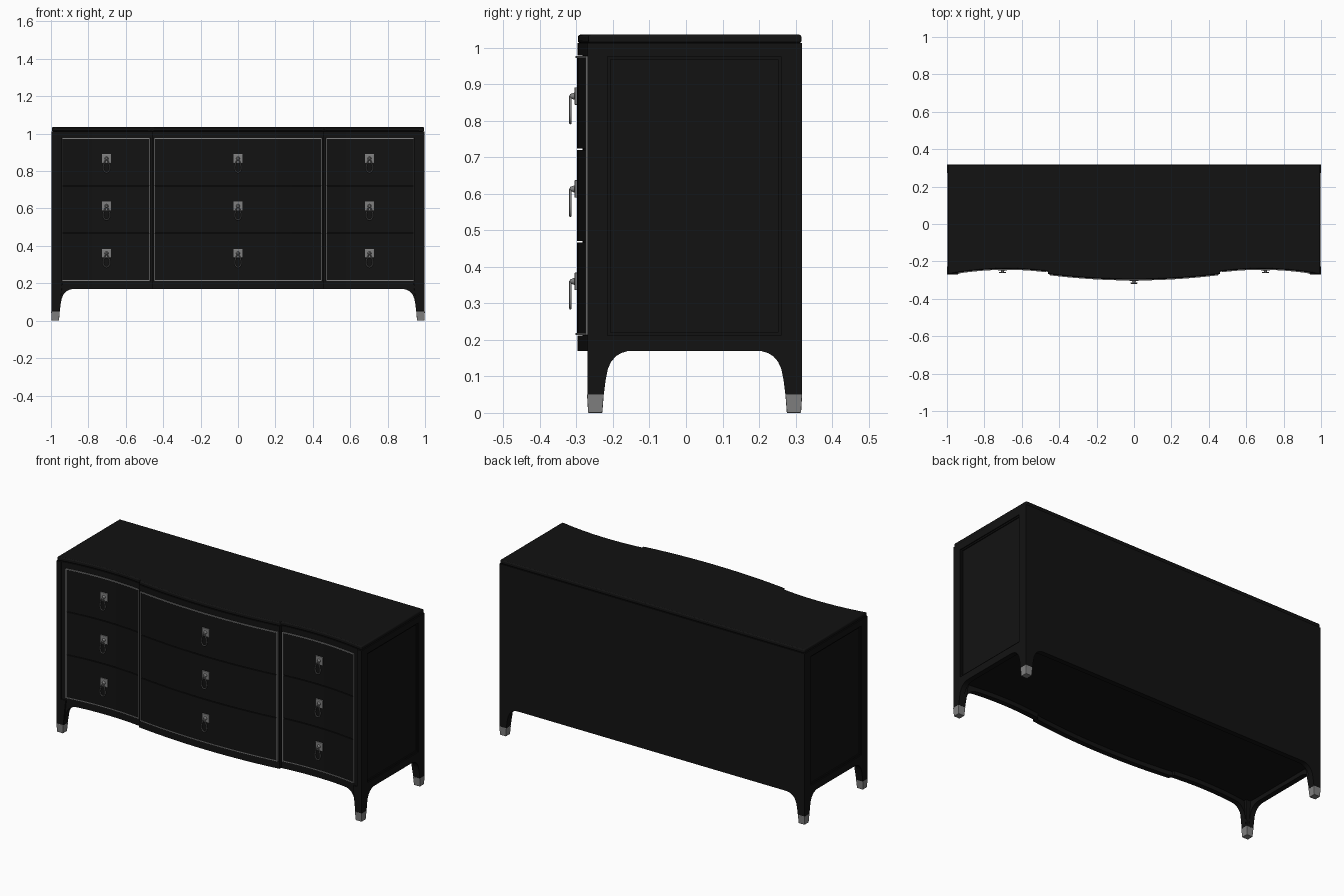
import bpy, bmesh, math

if "Cube" in bpy.data.objects:
    bpy.data.objects.remove(bpy.data.objects["Cube"])

def material(name, v):
    m = bpy.data.materials.new(name)
    m.diffuse_color = (v, v, v, 1)
    m.use_nodes = True
    m.node_tree.nodes["Principled BSDF"].inputs["Base Color"].default_value = m.diffuse_color
    return m

BLACK = material("black_lacquer", 0.006)
METAL = material("grey_metal", 0.22)
W, BACK, CORNER = 0.998, 0.317, -0.27

def front_y(x):
    # bowed centre, hollow sides, small step between them
    x = abs(x)
    if x <= 0.46:
        return -0.297 + 0.029 * (x / 0.46) ** 2
    return -0.24 - 0.295 * (x - 0.68) ** 2

def on_front(u, d, z):
    return (u, front_y(u) + d, z)

def on_back(u, d, z):
    return (u, BACK - d, z)

def on_side(s):
    return lambda u, d, z: (s * (W - d), u, z)

def samples(a, b, extra=()):
    n = max(2, int((b - a) / 0.03))
    pts = [a + (b - a) * i / n for i in range(n + 1)]
    pts += [p for p in (-0.461, -0.459, 0.459, 0.461, *extra) if a < p < b]
    return sorted(set(pts))

def finish(name, bm, mat, smooth=True):
    bmesh.ops.recalc_face_normals(bm, faces=bm.faces)
    me = bpy.data.meshes.new(name)
    bm.to_mesh(me)
    bm.free()
    ob = bpy.data.objects.new(name, me)
    bpy.context.collection.objects.link(ob)
    me.materials.append(mat)
    if smooth:
        bpy.ops.object.select_all(action='DESELECT')
        ob.select_set(True)
        bpy.context.view_layer.objects.active = ob
        bpy.ops.object.shade_smooth_by_angle(angle=math.radians(30))
    return ob

def strip(name, us, lo, hi, place, d0, d1, mat=BLACK):
    # solid band following a face of the chest; lo may vary along it
    bm = bmesh.new()
    rows = []
    for u in us:
        z = lo(u) if callable(lo) else lo
        rows.append([bm.verts.new(place(u, d, h))
                     for d, h in ((d0, z), (d0, hi), (d1, hi), (d1, z))])
    for a, b in zip(rows, rows[1:]):
        for i in range(4):
            j = (i + 1) % 4
            bm.faces.new((a[i], a[j], b[j], b[i]))
    bm.faces.new(rows[0])
    bm.faces.new(rows[-1][::-1])
    return finish(name, bm, mat)

def bevel(ob, width, segments=2):
    m = ob.modifiers.new("bevel", 'BEVEL')
    m.width, m.segments, m.limit_method = width, segments, 'ANGLE'
    m.angle_limit = math.radians(40)

def taper(name, lower, upper, mat):
    # four-sided block between two (x0, x1, y0, y1, z) rectangles
    bm = bmesh.new()
    rings = [[bm.verts.new((x, y, r[4])) for x, y in
              ((r[0], r[2]), (r[1], r[2]), (r[1], r[3]), (r[0], r[3]))] for r in (lower, upper)]
    bm.faces.new(rings[0])
    bm.faces.new(rings[1])
    for i in range(4):
        j = (i + 1) % 4
        bm.faces.new((rings[0][i], rings[0][j], rings[1][j], rings[1][i]))
    ob = finish(name, bm, mat, False)
    bevel(ob, 0.002)
    return ob

# carcass and top slab share the serpentine plan
def plan(side, inset):
    return lambda u, d, z: (u, BACK - inset if d else front_y(u) + inset, z)
strip("carcass", samples(-0.98, 0.98), 0.195, 1.01, plan(0, 0.014), 0, 1)
top = strip("top_slab", samples(-0.995, 0.995), 1.012, 1.035, plan(0, 0.001), 0, 1)
bevel(top, 0.006)

# aprons with arched leg brackets
ARCH = [(0.045, 0.05), (0.05, 0.09), (0.056, 0.12), (0.065, 0.14), (0.078, 0.155),
        (0.093, 0.164), (0.11, 0.169), (0.13, 0.17)]

def apron(name, a, b, place):
    def lo(u):
        e = min(u - a, b - u)
        if e <= ARCH[0][0]:
            return 0.05
        for (e0, z0), (e1, z1) in zip(ARCH, ARCH[1:]):
            if e <= e1:
                return z0 + (z1 - z0) * (e - e0) / (e1 - e0)
        return 0.17
    ends = [a + e for e, _ in ARCH] + [b - e for e, _ in ARCH]
    inner = [u for u in samples(a + 0.13, b - 0.13)]
    strip(name, sorted(set([a, b] + ends + inner)), lo, 0.212, place, 0, 0.03)

apron("front_apron", -W, W, on_front)
apron("back_apron", -W, W, on_back)

# front face frame, back panel
strip("front_top_rail", samples(-W, W), 0.978, 1.012, on_front, 0, 0.03)
strip("back_panel", [-W, W], 0.212, 1.012, on_back, 0, 0.02)
for s in (-1, 1):
    tag = "right" if s > 0 else "left"
    strip(tag + "_front_stile", samples(*sorted((s * 0.944, s * W))), 0.212, 0.978, on_front, 0, 0.03)
    strip(tag + "_divider", samples(*sorted((s * 0.452, s * 0.468))), 0.212, 0.978, on_front, 0, 0.03)

    # side frame, moulding and recessed panel
    side = on_side(s)
    apron(tag + "_side_apron", CORNER, BACK, side)
    strip(tag + "_side_top_rail", [CORNER, BACK], 0.975, 1.012, side, 0, 0.03)
    strip(tag + "_side_front_stile", [CORNER, -0.215], 0.212, 0.975, side, 0, 0.03)
    strip(tag + "_side_back_stile", [0.26, BACK], 0.212, 0.975, side, 0, 0.03)
    for n, y0, y1, z0, z1 in (("bottom", -0.215, 0.26, 0.212, 0.22), ("top", -0.215, 0.26, 0.967, 0.975),
                              ("front", -0.215, -0.207, 0.212, 0.975), ("back", 0.252, 0.26, 0.212, 0.975)):
        strip(f"{tag}_{n}_moulding", [y0, y1], z0, z1, side, 0.006, 0.03)
    strip(tag + "_side_panel", [-0.215, 0.26], 0.212, 0.975, side, 0.012, 0.03)

    # legs with metal foot caps
    for name, y, t in (("front", CORNER, 1), ("back", BACK, -1)):
        def rect(inset, size, z):
            xs = sorted((s * (W - inset), s * (W - inset - size)))
            ys = sorted((y + t * inset, y + t * (inset + size)))
            return (*xs, *ys, z)
        taper(f"{tag}_{name}_leg", rect(0.001, 0.043, 0.05), rect(0.001, 0.058, 0.2), BLACK)
        taper(f"{tag}_{name}_foot_cap", rect(0.002, 0.039, 0), rect(-0.001, 0.046, 0.051), METAL)

# drop pull: stepped square plate, post and teardrop ring
def pull(name, x, z):
    y = front_y(x) - 0.003
    taper(name + "_plate", (x - 0.024, x + 0.024, y - 0.005, y + 0.004, z - 0.024),
          (x - 0.024, x + 0.024, y - 0.005, y + 0.004, z + 0.024), METAL)
    bm = bmesh.new()
    bmesh.ops.create_cone(bm, cap_ends=True, segments=16, radius1=0.012, radius2=0.005, depth=0.018)
    for v in bm.verts:
        v.co = (x + v.co.x, y - 0.009 - v.co.z, z + v.co.y)
    finish(name + "_post", bm, METAL)
    cu = bpy.data.curves.new(name + "_ring", 'CURVE')
    cu.dimensions = '3D'
    cu.bevel_depth, cu.bevel_resolution = 0.0032, 2
    sp = cu.splines.new('POLY')
    n = 28
    sp.points.add(n - 1)
    for i, p in enumerate(sp.points):
        a = 2 * math.pi * i / n
        p.co = (x + 0.022 * math.sin(a) * math.sin(a / 2), y - 0.0165, z - 0.037 + 0.037 * math.cos(a), 1)
    sp.use_cyclic_u = True
    cu.materials.append(METAL)
    bpy.context.collection.objects.link(bpy.data.objects.new(name + "_ring", cu))

# three banks of three drawers, each bank edged in a thin metal trim
Z = [0.215, 0.468, 0.722, 0.975]
for bank, a, b in (("left", -0.942, -0.47), ("centre", -0.45, 0.45), ("right", 0.47, 0.942)):
    T = 0.005
    for n, u0, u1, z0, z1 in (("bottom", a, b, Z[0] - 0.002, Z[0] + 0.003), ("top", a, b, Z[3] - 0.003, Z[3] + 0.002),
                              ("left", a, a + T, Z[0], Z[3]), ("right", b - T, b, Z[0], Z[3])):
        strip(f"{bank}_{n}_trim", samples(u0, u1), z0, z1, on_front, -0.005, 0.02, METAL)
    for i in range(3):
        name = f"{bank}_drawer_{i + 1}"
        strip(name, samples(a + T, b - T), Z[i] + 0.002, Z[i + 1] - 0.002, on_front, -0.002, 0.02)
        pull(name + "_pull", 0 if bank == "centre" else math.copysign(0.703, a), Z[i] + 0.145)
